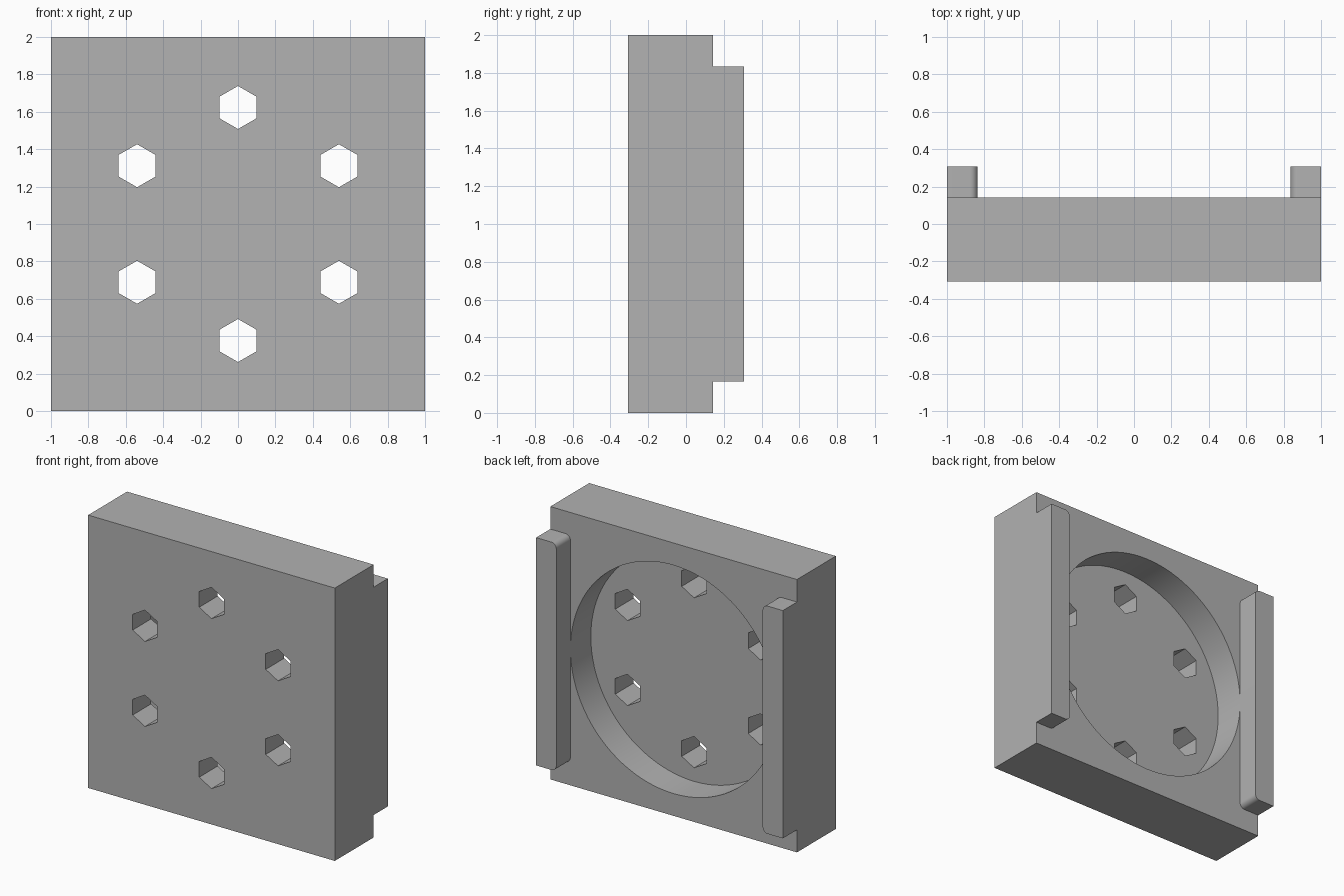
import bpy, bmesh
from math import sin, cos, pi, radians
from mathutils import Matrix

cube = bpy.data.objects.get("Cube")
if cube:
    bpy.data.objects.remove(cube, do_unlink=True)

HALF = 1.0            # half width of the plate
FRONT, STEP, BACK = -0.307, 0.143, 0.307
FLOOR = -0.093        # bottom of the round recess
RAIL_IN = 0.837       # inner side of the rails, also the recess radius
FILLET = 0.04

grey = bpy.data.materials.new("plain_grey")
grey.use_nodes = True
colour = (0.445, 0.445, 0.445, 1)
grey.diffuse_color = colour
grey.node_tree.nodes["Principled BSDF"].inputs["Base Color"].default_value = colour


def prism(name, outline, y0, y1):
    """Extrude an outline in the x-z plane from y0 to y1."""
    bm = bmesh.new()
    face = bm.faces.new([bm.verts.new((x, y0, z)) for x, z in outline])
    new = bmesh.ops.extrude_face_region(bm, geom=[face])["geom"]
    verts = [v for v in new if isinstance(v, bmesh.types.BMVert)]
    bmesh.ops.translate(bm, verts=verts, vec=(0, y1 - y0, 0))
    bmesh.ops.recalc_face_normals(bm, faces=bm.faces[:])
    mesh = bpy.data.meshes.new(name)
    bm.to_mesh(mesh)
    bm.free()
    mesh.materials.append(grey)
    obj = bpy.data.objects.new(name, mesh)
    bpy.context.collection.objects.link(obj)
    return obj


def arc(cx, cz, r, start, end, steps):
    angles = [start + (end - start) * i / steps for i in range(steps + 1)]
    return [(cx + r * cos(a), cz + r * sin(a)) for a in angles]


def activate(obj):
    bpy.ops.object.select_all(action='DESELECT')
    obj.select_set(True)
    bpy.context.view_layer.objects.active = obj


def cut(obj, cutter):
    cutter.hide_render = True
    mod = obj.modifiers.new("cut", 'BOOLEAN')
    mod.operation = 'DIFFERENCE'
    mod.solver = 'EXACT'
    mod.object = cutter
    activate(obj)
    bpy.ops.object.modifier_apply(modifier=mod.name)
    bpy.data.objects.remove(cutter, do_unlink=True)


# Square plate
plate = prism("plate", [(-HALF, 0), (HALF, 0), (HALF, 2), (-HALF, 2)], FRONT, STEP)

# Round recess in the back
cut(plate, prism("recess_cutter", arc(0, 1, RAIL_IN, 0, 2 * pi, 96)[:-1], FLOOR, BACK))

# Ring of six hexagonal through holes
for i in range(6):
    a = radians(30 + 60 * i)
    hexagon = arc(0.623 * cos(a), 1 + 0.623 * sin(a), 0.115, pi / 6, pi / 6 + 2 * pi, 6)[:-1]
    cut(plate, prism("hole_cutter", hexagon, FRONT - 0.1, BACK))

# Side rails with rounded inner corners
low, high = 0.165, 1.835
rounded = (arc(RAIL_IN + FILLET, high - FILLET, FILLET, pi / 2, pi, 8)
           + arc(RAIL_IN + FILLET, low + FILLET, FILLET, pi, 1.5 * pi, 8))
rail_outline = [(HALF, low), (HALF, high)] + rounded
parts = [plate]
for name, side in (("left_rail", 1), ("right_rail", -1)):
    parts.append(prism(name, [(side * x, z) for x, z in rail_outline], STEP, BACK))

for part in parts:
    activate(part)
    bpy.ops.object.shade_smooth_by_angle(angle=radians(30))
